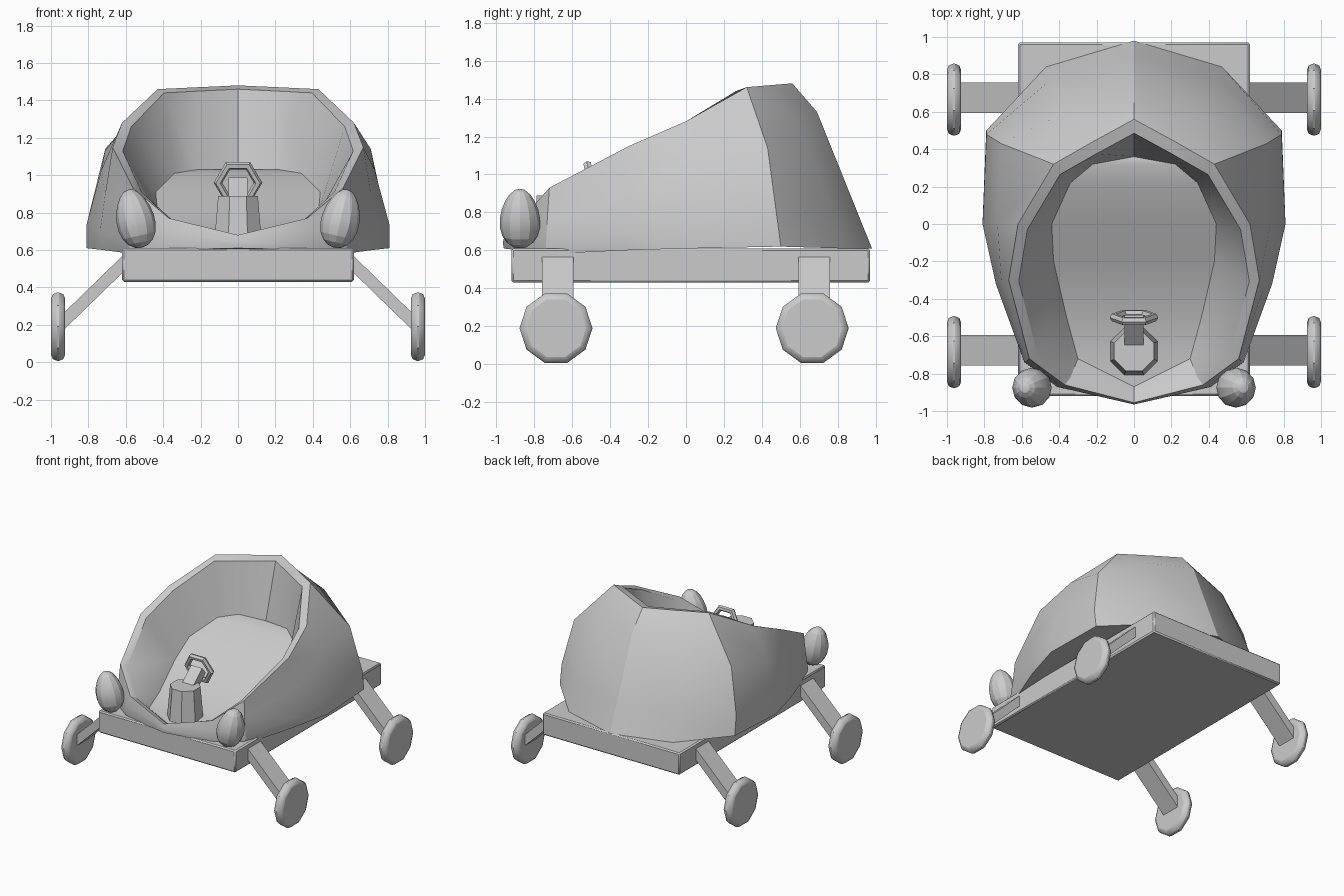
import bpy, bmesh, math
from mathutils import Vector, Matrix

if "Cube" in bpy.data.objects:
    bpy.data.objects.remove(bpy.data.objects["Cube"])


def finish(bm, name, angle=30, bevel=0, segs=2):
    bmesh.ops.recalc_face_normals(bm, faces=bm.faces)
    me = bpy.data.meshes.new(name)
    bm.to_mesh(me)
    bm.free()
    ob = bpy.data.objects.new(name, me)
    bpy.context.collection.objects.link(ob)
    if bevel:
        m = ob.modifiers.new("bevel", 'BEVEL')
        m.width, m.segments = bevel, segs
        m.limit_method, m.angle_limit = 'ANGLE', math.radians(50)
    bpy.ops.object.select_all(action='DESELECT')
    ob.select_set(True)
    bpy.context.view_layer.objects.active = ob
    bpy.ops.object.shade_smooth_by_angle(angle=math.radians(angle))
    return ob


def box(name, size, matrix, bevel=0):
    bm = bmesh.new()
    bmesh.ops.create_cube(bm, size=1, matrix=matrix @ Matrix.Diagonal((*size, 1)))
    return finish(bm, name, bevel=bevel, segs=1)


def beam(name, a, b, width, depth):
    a, b = Vector(a), Vector(b)
    d = b - a
    if abs(d.x) > 1e-4:                       # sideways strut, tilted about y
        rot = Matrix.Rotation(math.atan2(d.x, d.z), 4, 'Y')
        size = (depth, width, d.length)
    else:                                     # fore-aft strut, tilted about x
        rot = Matrix.Rotation(-math.atan2(d.y, d.z), 4, 'X')
        size = (width, depth, d.length)
    return box(name, size, Matrix.Translation((a + b) / 2) @ rot)


# flat base slab
box("base", (1.24, 1.89, 0.18), Matrix.Translation((0, 0.025, 0.52)), 0.01)

# open cabin shell: stations from back to front (bottom, middle, rim, seat edge)
stations = [
    [(0, .98, .61), (0, .69, 1.33), (0, .56, 1.48), (0, .36, 1.02)],
    [(.47, .84, .61), (.36, .60, 1.28), (.22, .44, 1.47), (.22, .32, 1.03)],
    [(.79, .50, .62), (.71, .43, 1.14), (.43, .32, 1.46), (.34, .22, 1.01)],
    [(.81, 0, .61), (.73, 0, 1.03), (.62, 0, 1.28), (.44, 0, .91)],
    [(.72, -.33, .60), (.71, -.30, .90), (.67, -.30, 1.15), (.43, -.20, .80)],
    [(.57, -.74, .58), (.57, -.73, .78), (.56, -.72, .93), (.36, -.50, .67)],
    [(.40, -.87, .60), (.39, -.875, .70), (.37, -.86, .77), (.30, -.72, .64)],
    [(0, -.96, .61), (0, -.965, .64), (0, -.955, .68), (0, -.87, .63)],
]
bm = bmesh.new()
cols = []
n = len(stations)
for k in range(2 * n - 2):
    i, sx = (k, 1) if k < n else (2 * n - 2 - k, -1)
    bottom, mid, rim, seat = map(Vector, stations[i])
    low = bottom.lerp(mid, 0.3)
    low.x *= 1.03
    inner = Vector((rim.x * 0.92, rim.y * 0.92 - 0.03, rim.z - 0.02))
    cols.append([bm.verts.new((p.x * sx, p.y, p.z))
                 for p in (bottom, low, mid, rim, inner, seat)])
N = len(cols)
for k in range(N):
    for r in range(5):
        c, d = cols[k], cols[(k + 1) % N]
        bm.faces.new((c[r], d[r], d[r + 1], c[r + 1]))
for r in (0, 5):                              # underside and seat/floor strips
    for i in range(n - 1):
        loop = [cols[i][r], cols[i + 1][r], cols[(N - i - 1) % N][r], cols[(N - i) % N][r]]
        bm.faces.new(list(dict.fromkeys(loop)))
finish(bm, "cabin_shell", 28)

for side, sx in (("right", 1), ("left", -1)):
    # egg-shaped lamps
    bm = bmesh.new()
    bmesh.ops.create_uvsphere(bm, u_segments=12, v_segments=10, radius=1)
    for v in bm.verts:
        t = 1 - 0.15 * v.co.z
        v.co = (v.co.x * .102 * t, v.co.y * .106 * t, v.co.z * .16)
    bm.transform(Matrix.Translation((.55 * sx, -.875, .768))
                 @ Matrix.Rotation(math.radians(13) * sx, 4, 'Y'))
    finish(bm, side + "_lamp", 15)

    for end, y in (("front", -.68), ("rear", .67)):
        # slanted legs
        beam(f"{end}_{side}_leg", (.58 * sx, y + .005, .56), (.95 * sx, y + .005, .20), .165, .065)
        # ten-sided wheels
        bm = bmesh.new()
        bmesh.ops.create_cone(bm, cap_ends=True, segments=10, radius1=.192,
                              radius2=.192, depth=.075)
        bm.transform(Matrix.Translation((.962 * sx, y - .005, .19))
                     @ Matrix.Rotation(math.radians(90), 4, 'Y'))
        finish(bm, f"{end}_{side}_wheel", 32, bevel=.032)

# steering pedestal
bm = bmesh.new()
bmesh.ops.create_cone(bm, cap_ends=True, segments=8, radius1=.14, radius2=.115, depth=.28,
                      matrix=Matrix.Translation((0, -.68, .75))
                      @ Matrix.Rotation(math.radians(22.5), 4, 'Z'))
finish(bm, "steering_pedestal")

# steering stem
beam("steering_stem", (0, -.64, .85), (0, -.51, .96), .10, .07)

# hexagonal steering wheel
bpy.ops.mesh.primitive_torus_add(major_segments=6, minor_segments=6, major_radius=.107,
                                 minor_radius=.023, location=(0, -.50, .96),
                                 rotation=(math.radians(102), 0, 0))
bpy.context.object.name = "steering_wheel"
